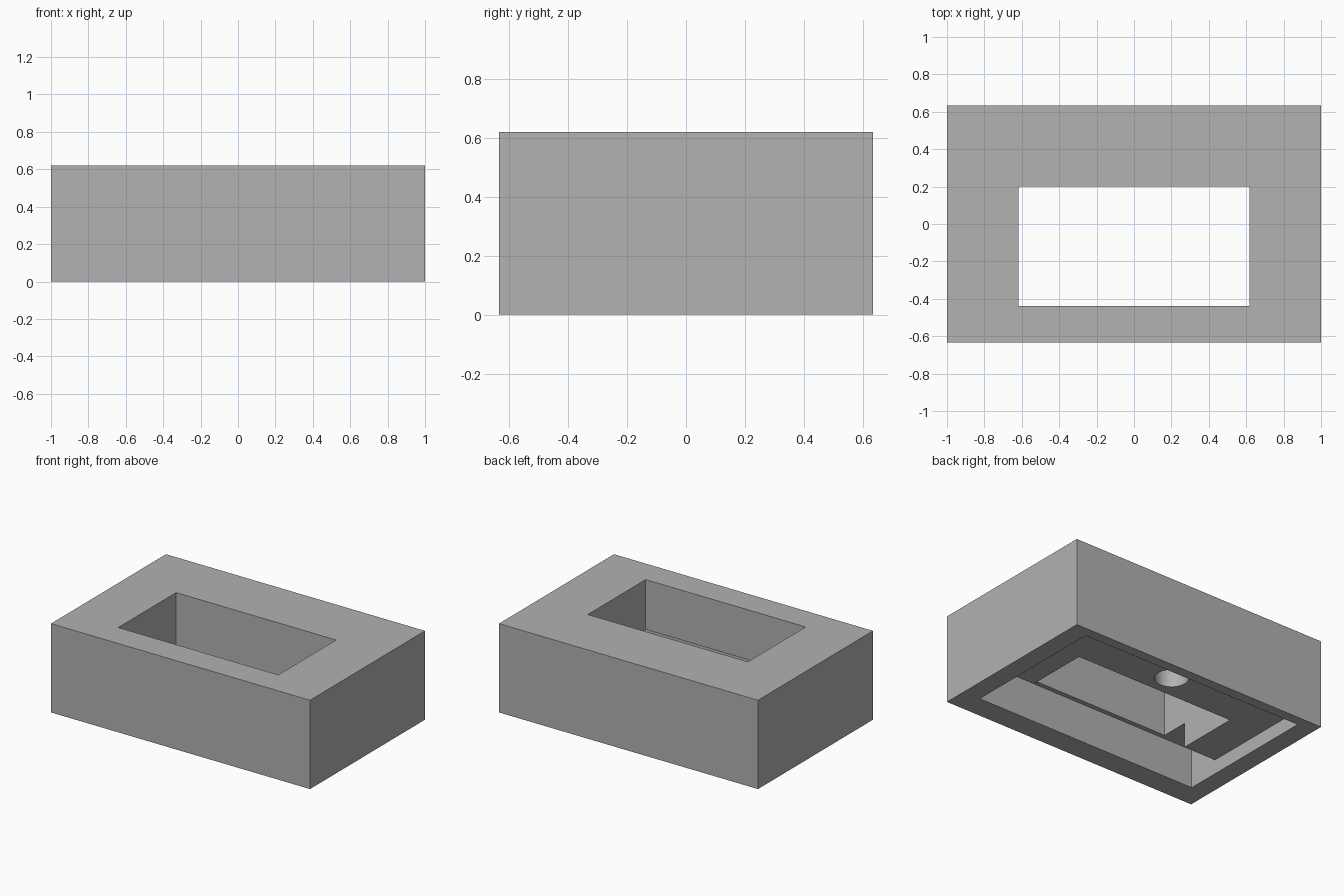
import bpy
import math

if "Cube" in bpy.data.objects:
    bpy.data.objects.remove(bpy.data.objects["Cube"], do_unlink=True)

grey = bpy.data.materials.new("plain_grey")
grey.use_nodes = True
colour = (0.445, 0.445, 0.445, 1)
grey.diffuse_color = colour
grey.node_tree.nodes["Principled BSDF"].inputs["Base Color"].default_value = colour


def block(name, x, y, z):
    """Box given as (low, high) ranges on each axis."""
    bpy.ops.mesh.primitive_cube_add(size=1)
    ob = bpy.context.object
    ob.name = name
    ob.location = [(a + b) / 2 for a, b in (x, y, z)]
    ob.scale = [b - a for a, b in (x, y, z)]
    bpy.ops.object.transform_apply(location=True, scale=True)
    ob.data.materials.append(grey)
    return ob


# Solid housing
housing = block("housing", (-1, 1), (-0.634, 0.634), (0, 0.62))

# Window through the housing, shallow underside recess, deeper front trough
cutters = [
    block("window_cutter", (-0.618, 0.618), (-0.438, 0.2), (-0.2, 0.8)),
    block("recess_cutter", (-0.868, 0.868), (-0.471, 0.563), (-0.2, 0.1)),
    block("trough_cutter", (-0.868, 0.868), (-0.471, -0.244), (-0.2, 0.272)),
]

# Round blind hole behind the window
bpy.ops.mesh.primitive_cylinder_add(vertices=48, radius=0.107, depth=0.5,
                                    location=(0, 0.366, 0.25))
hole = bpy.context.object
hole.name = "hole_cutter"
hole.data.materials.append(grey)
cutters.append(hole)

bpy.context.view_layer.objects.active = housing
for cutter in cutters:
    mod = housing.modifiers.new(cutter.name, 'BOOLEAN')
    mod.operation = 'DIFFERENCE'
    mod.solver = 'EXACT'
    mod.object = cutter
    bpy.ops.object.modifier_apply(modifier=mod.name)
for cutter in cutters:
    bpy.data.objects.remove(cutter, do_unlink=True)

# Smooth the bore, keep all other edges sharp
bpy.ops.object.select_all(action='DESELECT')
housing.select_set(True)
bpy.context.view_layer.objects.active = housing
bpy.ops.object.shade_smooth_by_angle(angle=math.radians(30))
